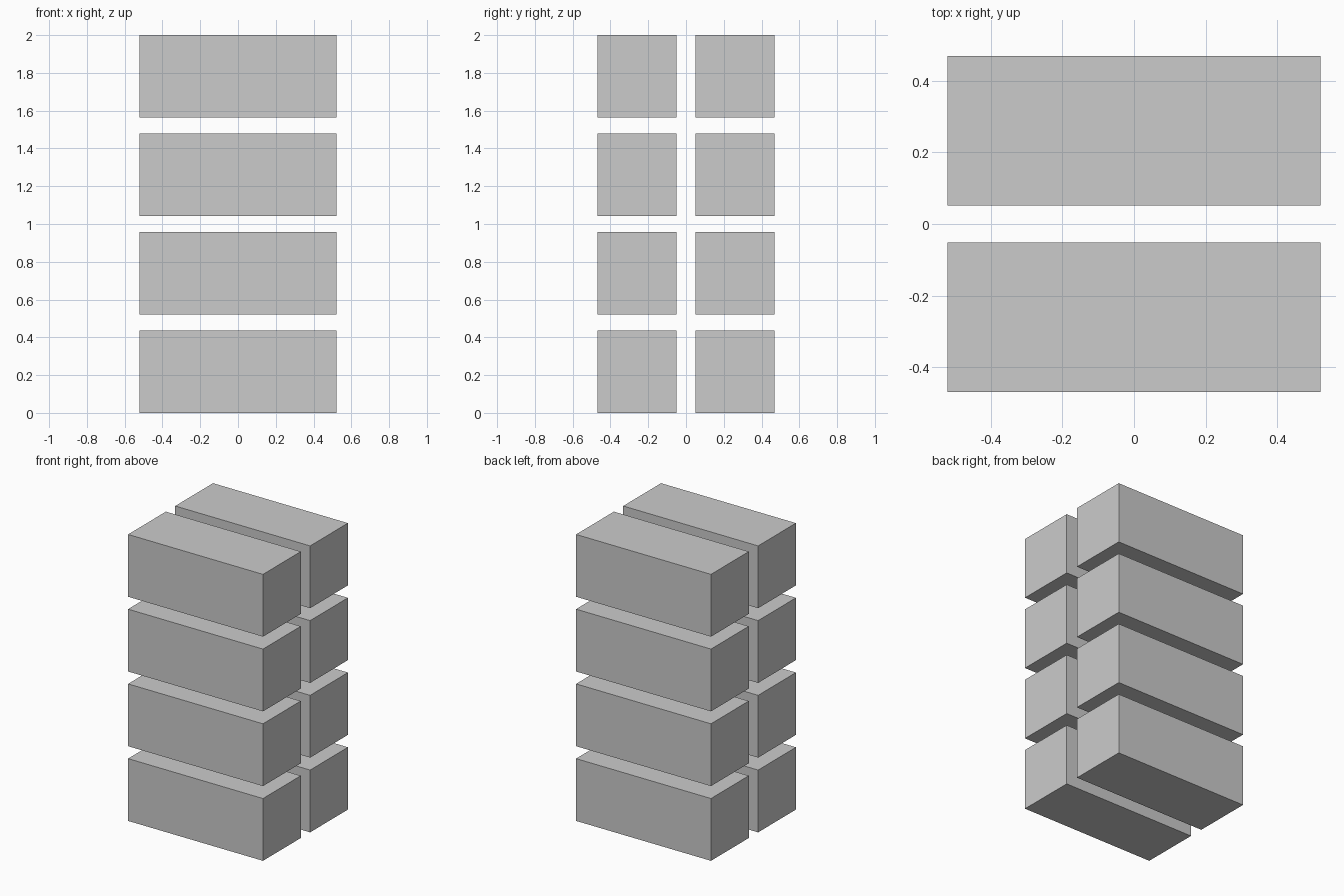
import bpy

if "Cube" in bpy.data.objects:
    bpy.data.objects.remove(bpy.data.objects["Cube"])

# Block dimensions and stacking pitch
LENGTH, DEPTH, HEIGHT = 1.042, 0.417, 0.435
ROW_Y = 0.26
LEVELS = 4
PITCH = (2.0 - HEIGHT) / (LEVELS - 1)


def add_block(name, y, z):
    bpy.ops.mesh.primitive_cube_add(size=1, location=(0, y, z))
    block = bpy.context.object
    block.name = name
    block.scale = (LENGTH, DEPTH, HEIGHT)
    bpy.ops.object.transform_apply(location=False, rotation=False, scale=True)


# Two rows of blocks, four levels high
for level in range(LEVELS):
    z = HEIGHT / 2 + level * PITCH
    for row, y in (("front", -ROW_Y), ("back", ROW_Y)):
        add_block(f"{row}_block_{level + 1}", y, z)
